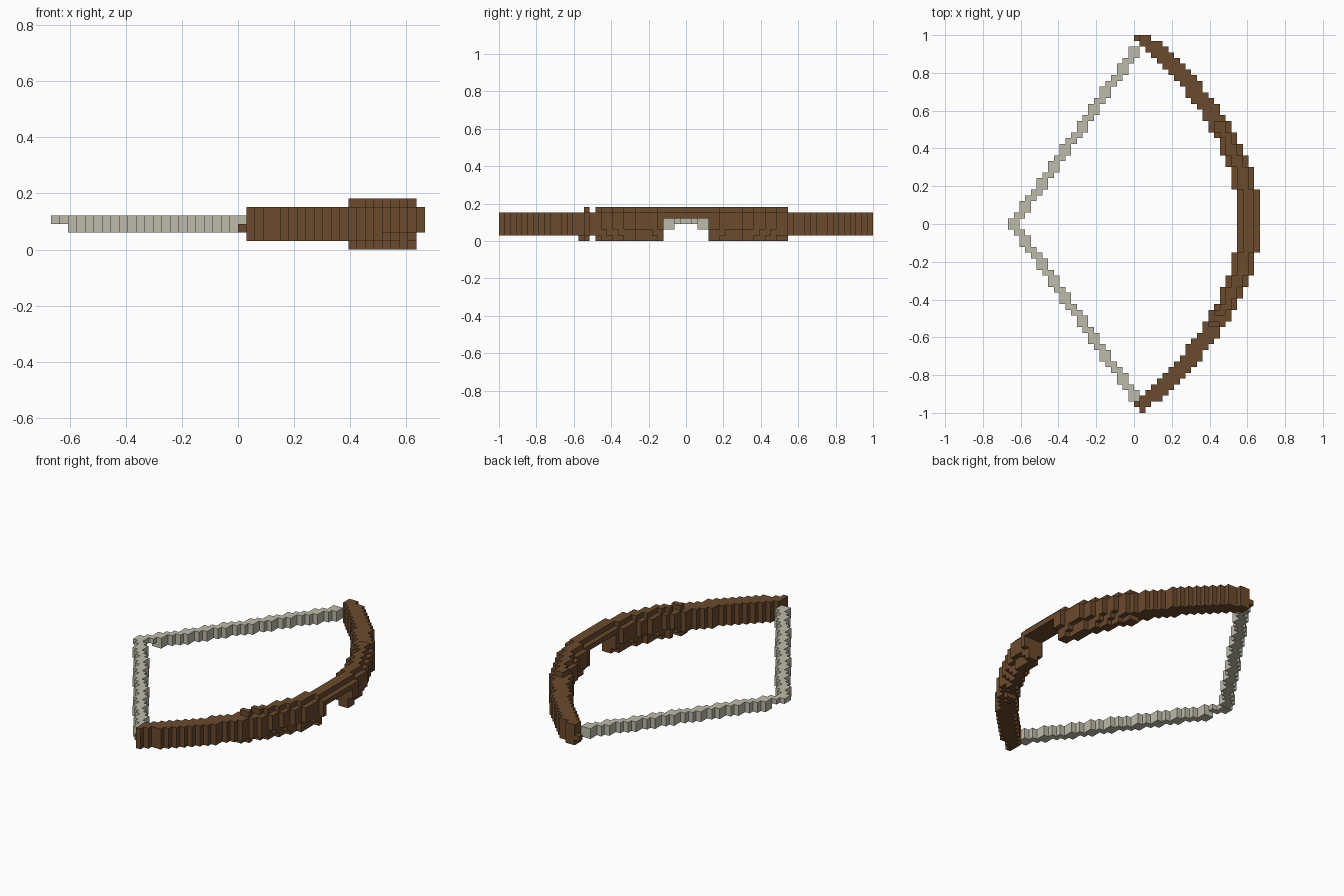
import bpy, bmesh
from mathutils import Vector

cube = bpy.data.objects.get("Cube")
if cube:
    bpy.data.objects.remove(cube, do_unlink=True)

V = 2 / 66                 # block size
NX, NY, NZ = 44, 66, 6     # block counts


def material(name, rgb):
    m = bpy.data.materials.new(name)
    m.use_nodes = True
    color = (*rgb, 1)
    m.diffuse_color = color
    m.node_tree.nodes["Principled BSDF"].inputs["Base Color"].default_value = color
    return m


def center(i, n):
    return (i + 0.5 - n / 2) * V


def build_blocks(name, cells, mat):
    """Skin a set of blocks with their exposed faces, then merge flat areas."""
    bm = bmesh.new()
    verts = {}

    def vert(p):
        if p not in verts:
            verts[p] = bm.verts.new(((p[0] - NX / 2) * V, (p[1] - NY / 2) * V, p[2] * V))
        return verts[p]

    for c in sorted(cells):
        for axis in range(3):
            u, w = (axis + 1) % 3, (axis + 2) % 3
            for side in (0, 1):
                near = list(c)
                near[axis] += 2 * side - 1
                if tuple(near) in cells:
                    continue
                loop = []
                for du, dw in ((0, 0), (1, 0), (1, 1), (0, 1)):
                    p = list(c)
                    p[axis] += side
                    p[u] += du
                    p[w] += dw
                    loop.append(vert(tuple(p)))
                bm.faces.new(loop if side else loop[::-1])
    bmesh.ops.dissolve_limit(bm, angle_limit=0.01, verts=bm.verts[:], edges=bm.edges[:])
    mesh = bpy.data.meshes.new(name)
    bm.to_mesh(mesh)
    bm.free()
    mesh.materials.append(mat)
    obj = bpy.data.objects.new(name, mesh)
    bpy.context.collection.objects.link(obj)
    return obj


def in_limb(i, j, k):
    x, y = center(i, NX), center(j, NY)
    yc = y - V / 2
    # thin tip and cut under the grip
    if i == NX // 2:
        if k != 2 or j == 0:
            return False
    if abs(y) < 0.12 and k < 4:
        return False
    # thick middle with rounded top and bottom, broken by a small notch
    inset = 0
    if k in (0, 5):
        if j == 16 or not (14 if k == 0 else 15) <= j <= 50:
            return False
        inset = V
    elif k == 1 and abs(y) < 0.5:
        inset = V * 0.7
    inner = max(0, 0.545 - 0.58 * yc * yc) + inset
    outer = 0.667 - 0.6 * yc * yc - inset
    return inner <= x <= outer


limb = {(i, j, k) for i in range(NX) for j in range(NY) for k in range(NZ)
        if in_limb(i, j, k)}

# Drawn string, two blocks tall, thinner at the pulled point
string = set()
for j in range(2, NY - 2):
    y = abs(center(j, NY))
    start = round((-0.645 + 0.7 * max(0, y - 0.03) + NX / 2 * V) / V)
    start = max(0, start - (1 if y < 0.04 else 0))
    for i in (start, start + 1):
        for k in (2, 3):
            if i <= NX // 2 and (k == 3 or y > 0.065) and (i, j, k) not in limb:
                string.add((i, j, k))

build_blocks("bow_limb", limb, material("wood_brown", (0.147, 0.069, 0.026)))
build_blocks("bow_string", string, material("string_grey", (0.51, 0.50, 0.40)))
